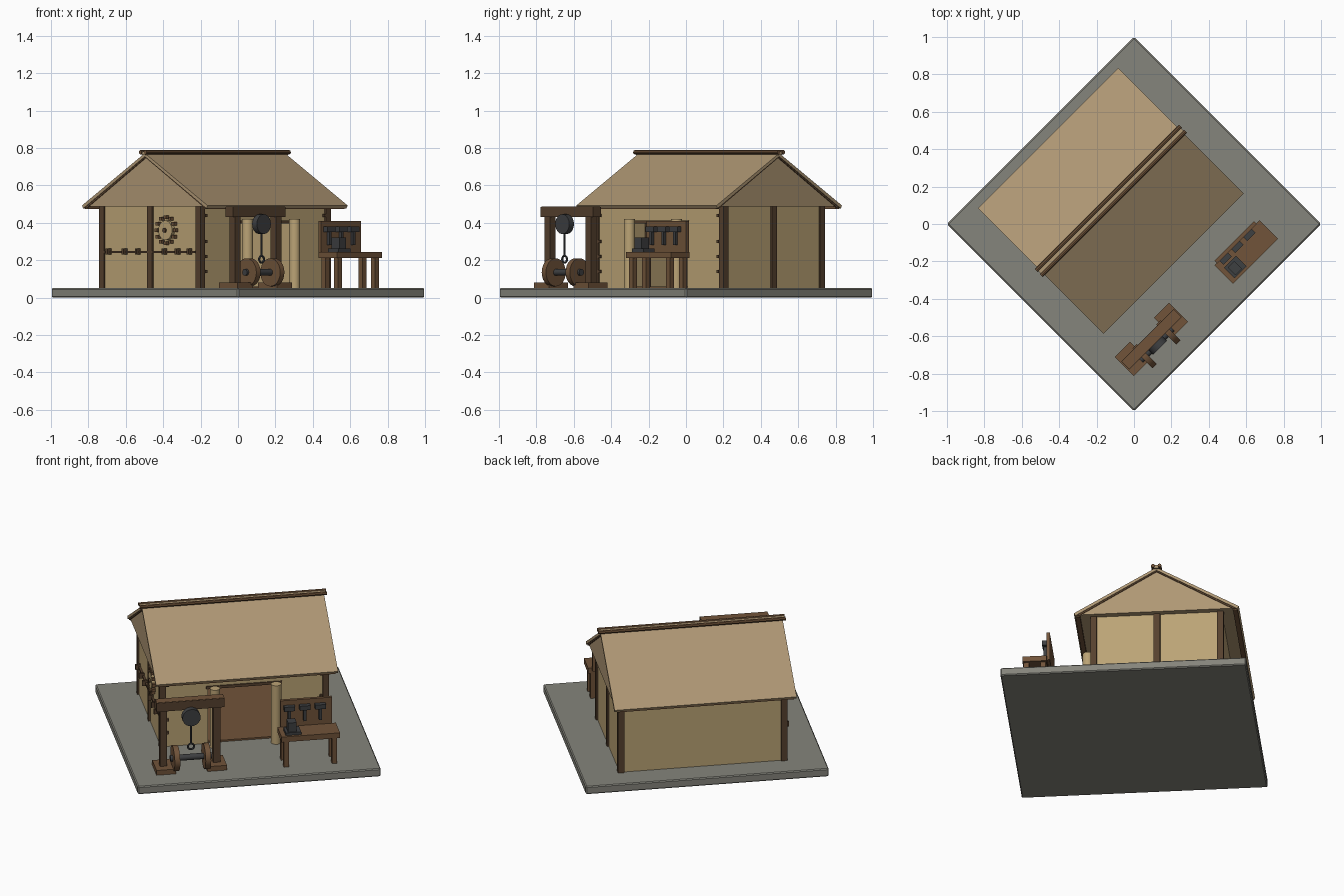
import bpy, bmesh, math
from mathutils import Matrix, Vector

if "Cube" in bpy.data.objects:
    bpy.data.objects.remove(bpy.data.objects["Cube"])

TURN = Matrix.Rotation(math.radians(45), 4, 'Z')   # whole yard stands diagonally


def material(name, rgb):
    m = bpy.data.materials.new(name)
    m.diffuse_color = (*rgb, 1)
    m.use_nodes = True
    m.node_tree.nodes["Principled BSDF"].inputs["Base Color"].default_value = m.diffuse_color
    return m


STONE = material("grey_stone", (0.235, 0.232, 0.200))
THATCH = material("roof_straw", (0.43, 0.31, 0.175))
PLASTER = material("tan_plaster", (0.50, 0.37, 0.18))
WOOD = material("brown_wood", (0.165, 0.088, 0.042))
DARK = material("dark_wood", (0.095, 0.054, 0.028))
IRON = material("dark_iron", (0.048, 0.050, 0.053))


def finish(name, bm, mat, smooth=False):
    bmesh.ops.recalc_face_normals(bm, faces=bm.faces)
    bm.transform(TURN)
    me = bpy.data.meshes.new(name)
    bm.to_mesh(me)
    bm.free()
    me.materials.append(mat)
    ob = bpy.data.objects.new(name, me)
    bpy.context.collection.objects.link(ob)
    if smooth:
        bpy.context.view_layer.objects.active = ob
        ob.select_set(True)
        bpy.ops.object.shade_smooth_by_angle(angle=math.radians(40))
        ob.select_set(False)
    return ob


def box(name, x, y, z, mat, bevel=0):
    """Box from (min, max) pairs."""
    bm = bmesh.new()
    bmesh.ops.create_cube(bm, size=1)
    for v in bm.verts:
        v.co = [sum(r) / 2 + c * (r[1] - r[0]) for r, c in zip((x, y, z), v.co)]
    if bevel:
        bmesh.ops.bevel(bm, geom=bm.edges[:], offset=bevel, segments=1, affect='EDGES')
    return finish(name, bm, mat)


def post(name, x, y, z, w, mat):
    return box(name, (x - w / 2, x + w / 2), (y - w / 2, y + w / 2), z, mat)


def rod(name, a, b, r, mat, sides=16):
    """Cylinder between two points."""
    a, b = Vector(a), Vector(b)
    bm = bmesh.new()
    bmesh.ops.create_cone(bm, cap_ends=True, segments=sides, radius1=r, radius2=r, depth=(b - a).length)
    q = Vector((0, 0, 1)).rotation_difference(b - a).to_matrix().to_4x4()
    bm.transform(Matrix.Translation((a + b) / 2) @ q)
    return finish(name, bm, mat, True)


def prism(name, profile, x0, x1, mat):
    """Extrude a (y, z) profile along x."""
    bm = bmesh.new()
    f = bm.faces.new([bm.verts.new((x0, y, z)) for y, z in profile])
    r = bmesh.ops.extrude_face_region(bm, geom=[f])
    for v in r['geom']:
        if isinstance(v, bmesh.types.BMVert):
            v.co.x = x1
    return finish(name, bm, mat)


# Paved base and house floor
S = 0.7071
box("paved_base", (-S, S), (-S, S), (0, 0.05), STONE, 0.006)
U, MID, D = 0.475, 0.175, 0.365
FRONT, BACK = MID - D, MID + D
box("house_floor", (-U, U), (FRONT, BACK), (0.045, 0.06), WOOD)

# Corner and gable posts
for x in (-U, U):
    for y in (FRONT, MID, BACK):
        post("house_post", x, y, (0.05, 0.495), 0.037, DARK)

# Walls with a wide front opening
for s in (-1, 1):
    box("gable_wall", (s * U - 0.008, s * U + 0.008), (FRONT, BACK), (0.05, 0.495), PLASTER)
    box("front_wall", tuple(sorted((s * 0.21, s * U))), (FRONT - 0.008, FRONT + 0.008), (0.05, 0.495), PLASTER)
    # Rolled straw mats beside the opening
    rod("rolled_mat", (s * 0.178, -0.25, 0.05), (s * 0.178, -0.25, 0.42), 0.03, PLASTER)
    # Studs near the front corners
    for z in (0.14, 0.22, 0.30, 0.44):
        post("wall_stud", s * 0.448, FRONT - 0.012, (z - 0.008, z + 0.008), 0.016, DARK)
box("back_wall", (-U, U), (BACK - 0.008, BACK + 0.008), (0.05, 0.495), PLASTER)
box("door_header", (-0.21, 0.21), (FRONT - 0.008, FRONT + 0.008), (0.41, 0.495), PLASTER)
box("door_lintel", (-0.22, 0.22), (FRONT - 0.014, FRONT + 0.014), (0.395, 0.412), DARK)

# Gable block, roof slopes and eave strips
HALF, EAVE, TOP = 0.472, 0.492, 0.772
prism("gable_block", [(MID - HALF + 0.015, EAVE - 0.005), (MID + HALF - 0.015, EAVE - 0.005), (MID, TOP - 0.015)],
      -0.518, 0.518, THATCH)
for s in (-1, 1):
    e = MID + s * (HALF + 0.003)
    prism("roof_slope", [(e, EAVE), (MID, TOP), (MID, TOP - 0.018), (e - s * 0.01, EAVE - 0.015)],
          -0.53, 0.53, THATCH)
    lo, hi = sorted((e - s * 0.035, e - s * 0.008))
    box("eave_strip", (-0.515, 0.515), (lo, hi), (0.474, 0.49), WOOD)
    # Dark bargeboards just below the slope edges
    for g in (-1, 1):
        prism("bargeboard", [(e - s * 0.012, EAVE - 0.012), (MID, TOP - 0.014), (MID, TOP - 0.024),
                             (e - s * 0.03, EAVE - 0.012)], g * 0.517, g * 0.524, WOOD)
    # Ridge poles
    rod("ridge_pole", (-0.545, MID + s * 0.019, 0.777), (0.545, MID + s * 0.019, 0.777), 0.011, WOOD, 8)
box("ridge_cap", (-0.54, 0.54), (MID - 0.012, MID + 0.012), (0.762, 0.782), THATCH)

# Tool rail and toothed wheel on the left gable wall
W = -U - 0.008
box("tool_rail", (W - 0.012, W), (FRONT + 0.02, BACK - 0.02), (0.238, 0.25), DARK)
for y in (-0.13, -0.04, 0.06, 0.26, 0.36, 0.48):
    box("rail_peg", (W - 0.03, W), (y - 0.007, y + 0.007), (0.23, 0.262), DARK)
WY, WZ = 0.048, 0.36
rod("wall_wheel", (W - 0.02, WY, WZ), (W, WY, WZ), 0.052, PLASTER, 24)
rod("wheel_hub", (W - 0.03, WY, WZ), (W, WY, WZ), 0.012, DARK, 12)
for i in range(12):
    a = math.tau * i / 12
    y, z = WY + 0.07 * math.cos(a), WZ + 0.07 * math.sin(a)
    box("wheel_tooth", (W - 0.022, W), (y - 0.009, y + 0.009), (z - 0.009, z + 0.009), WOOD)

# Hoist frame with feet, posts and beam
C, HY = -0.37, -0.502
for s in (-1, 1):
    fx = C + s * 0.148
    box("hoist_foot", (fx - 0.057, fx + 0.057), (-0.573, -0.43), (0.05, 0.08), WOOD)
    post("hoist_post", C + s * 0.155, HY, (0.08, 0.47), 0.042, DARK)
    # Wooden wheels on the axle
    wx = C + s * 0.09
    rod("grinding_wheel", (wx - 0.016, -0.54, 0.135), (wx + 0.016, -0.54, 0.135), 0.075, WOOD, 24)
box("hoist_beam", (C - 0.198, C + 0.198), (HY - 0.03, HY + 0.03), (0.43, 0.485), DARK)
box("hoist_beam_cap", (C - 0.195, C + 0.195), (HY - 0.027, HY + 0.027), (0.484, 0.487), WOOD)
rod("wheel_axle", (C - 0.12, -0.54, 0.135), (C + 0.12, -0.54, 0.135), 0.018, IRON)

# Hanging pulley, rod and ring
PY = -0.548
rod("pulley", (C, PY - 0.018, 0.393), (C, PY + 0.018, 0.393), 0.053, IRON, 20)
rod("hanging_rod", (C, PY, 0.22), (C, PY, 0.35), 0.006, IRON, 8)
bm = bmesh.new()
R, r, N, K = 0.018, 0.006, 16, 6
ring = [[bm.verts.new((C + (R + r * math.cos(b)) * math.cos(a), PY + r * math.sin(b),
                       0.205 + (R + r * math.cos(b)) * math.sin(a)))
         for b in (math.tau * k / K for k in range(K))] for a in (math.tau * n / N for n in range(N))]
for n in range(N):
    for k in range(K):
        p, q, k2 = ring[n], ring[(n + 1) % N], (k + 1) % K
        bm.faces.new((p[k], q[k], q[k2], p[k2]))
finish("hanging_ring", bm, IRON, True)

# Workbench with back board
box("bench_top", (0.148, 0.488), (-0.60, -0.46), (0.212, 0.245), WOOD)
for x in (0.178, 0.458):
    for y in (-0.578, -0.482):
        post("bench_leg", x, y, (0.05, 0.215), 0.03, WOOD)
box("bench_back_board", (0.165, 0.465), (-0.464, -0.444), (0.23, 0.41), WOOD)

# Hammers hanging on the board
for x in (0.215, 0.305, 0.395):
    box("hammer_head", (x - 0.031, x + 0.031), (-0.492, -0.464), (0.352, 0.38), IRON)
    box("hammer_handle", (x - 0.008, x + 0.008), (-0.484, -0.466), (0.28, 0.355), IRON)

# Small anvil on the bench
box("anvil_base", (0.175, 0.265), (-0.585, -0.505), (0.245, 0.262), IRON)
box("anvil_block", (0.19, 0.24), (-0.578, -0.518), (0.262, 0.32), IRON)
